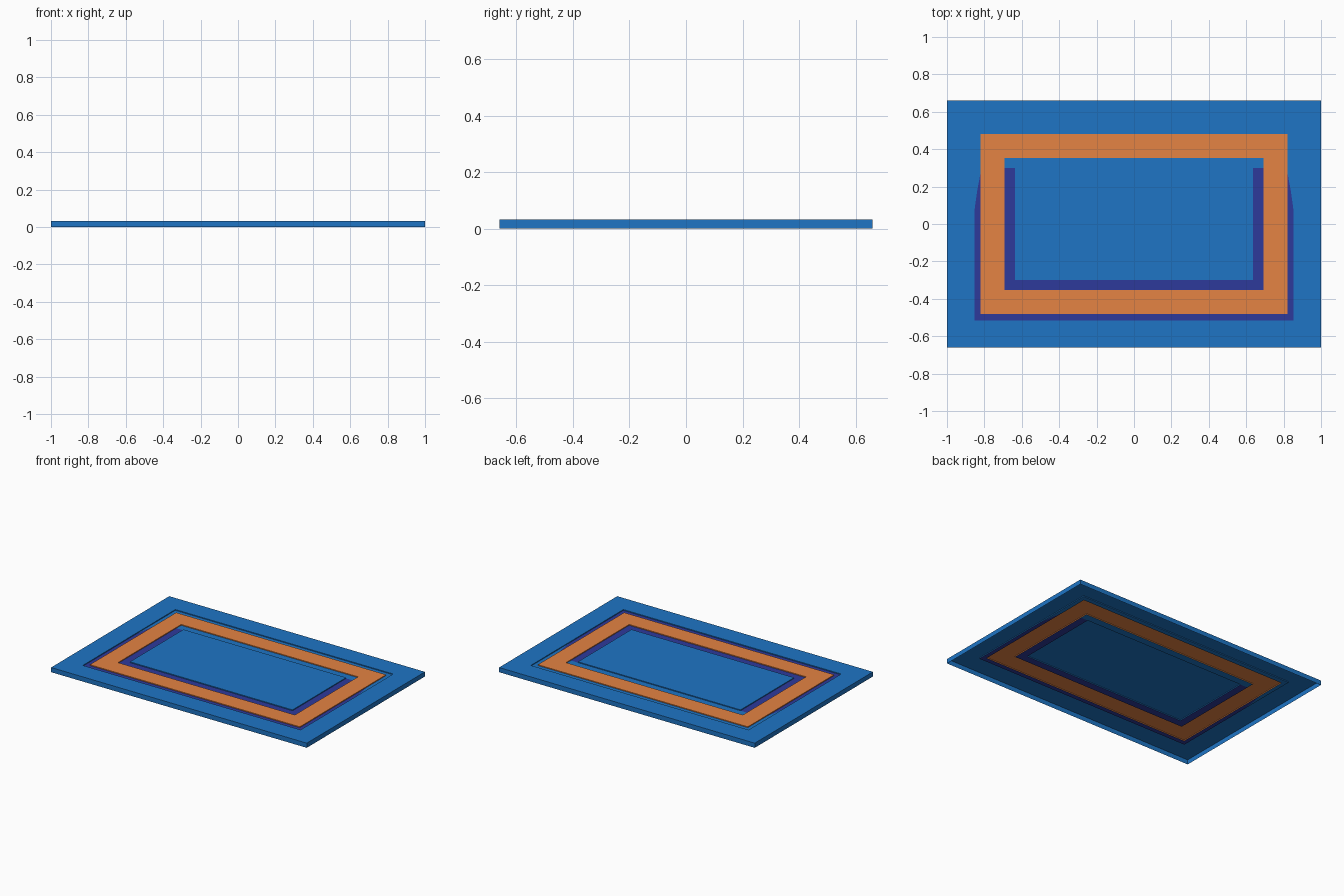
import bpy

if "Cube" in bpy.data.objects:
    bpy.data.objects.remove(bpy.data.objects["Cube"])


def material(name, rgb):
    m = bpy.data.materials.new(name)
    m.diffuse_color = (*rgb, 1)
    m.use_nodes = True
    m.node_tree.nodes["Principled BSDF"].inputs["Base Color"].default_value = m.diffuse_color
    return m


blue = material("rug blue", (0.013, 0.178, 0.560))
orange = material("terracotta", (0.780, 0.230, 0.056))
navy = material("navy", (0.027, 0.042, 0.330))

T = 0.033        # rug height (thin shell, open underneath)
F = T - 0.006    # floor of the shallow grooves

# Half sizes of the nested rectangles, from outside in
EDGE, A, B, C, D = (1.0, 0.66), (0.852, 0.517), (0.821, 0.482), (0.692, 0.353), (0.636, 0.299)


def rect(h):
    return [(-h[0], -h[1]), (h[0], -h[1]), (h[0], h[1]), (-h[0], h[1])]


def finish(name, verts, faces, mat):
    me = bpy.data.meshes.new(name)
    me.from_pydata(verts, [], faces)
    me.materials.append(mat)
    ob = bpy.data.objects.new(name, me)
    bpy.context.collection.objects.link(ob)
    return ob


def panel(name, mat, outer, outer_z, inner=None, inner_z=F):
    """Flat panel at height T; its rims turn down to outer_z and inner_z."""
    verts, faces = [], []

    def ring(h, z):
        verts.extend((x, y, z) for x, y in rect(h))
        return len(verts) - 4

    def bridge(a, b):
        for i in range(4):
            j = (i + 1) % 4
            faces.append((a + i, a + j, b + j, b + i))

    low, top = ring(outer, outer_z), ring(outer, T)
    bridge(low, top)
    if inner:
        hole, hole_low = ring(inner, T), ring(inner, inner_z)
        bridge(top, hole)
        bridge(hole, hole_low)
    else:
        faces.append(tuple(range(top, top + 4)))
    return finish(name, verts, faces, mat)


def sheet(name, mat, polys):
    verts, faces = [], []
    for p in polys:
        # keep every polygon facing up
        area = sum(p[i - 1][0] * p[i][1] - p[i][0] * p[i - 1][1] for i in range(len(p)))
        p = p if area > 0 else p[::-1]
        faces.append(tuple(range(len(verts), len(verts) + len(p))))
        verts += [(x, y, F) for x, y in p]
    return finish(name, verts, faces, mat)


def box(x0, y0, x1, y1):
    return [(x0, y0), (x1, y0), (x1, y1), (x0, y1)]


# Raised panels with turned-down rims
panel("outer_border", blue, EDGE, 0, A)
panel("orange_band", orange, B, F, C)
panel("center_field", blue, D, F)

# Groove floors: navy at front and sides, blue along the back
taper = [(B[0], 0.27), (0.838, 0.18), (A[0], 0.08)]
navy_side = [(B[0], -B[1])] + taper + [(A[0], -B[1])]
blue_side = taper + [(A[0], B[1]), (B[0], B[1])]


def mirror(p):
    return [(-x, y) for x, y in p]


sheet("outer_groove_navy", navy,
      [box(-A[0], -A[1], A[0], -B[1]), navy_side, mirror(navy_side)])
sheet("outer_groove_blue", blue,
      [box(-A[0], B[1], A[0], A[1]), blue_side, mirror(blue_side)])
inner_side = box(D[0], -D[1], C[0], D[1])
sheet("inner_groove_navy", navy,
      [box(-C[0], -C[1], C[0], -D[1]), inner_side, mirror(inner_side)])
sheet("inner_groove_blue", blue, [box(-C[0], D[1], C[0], C[1])])
